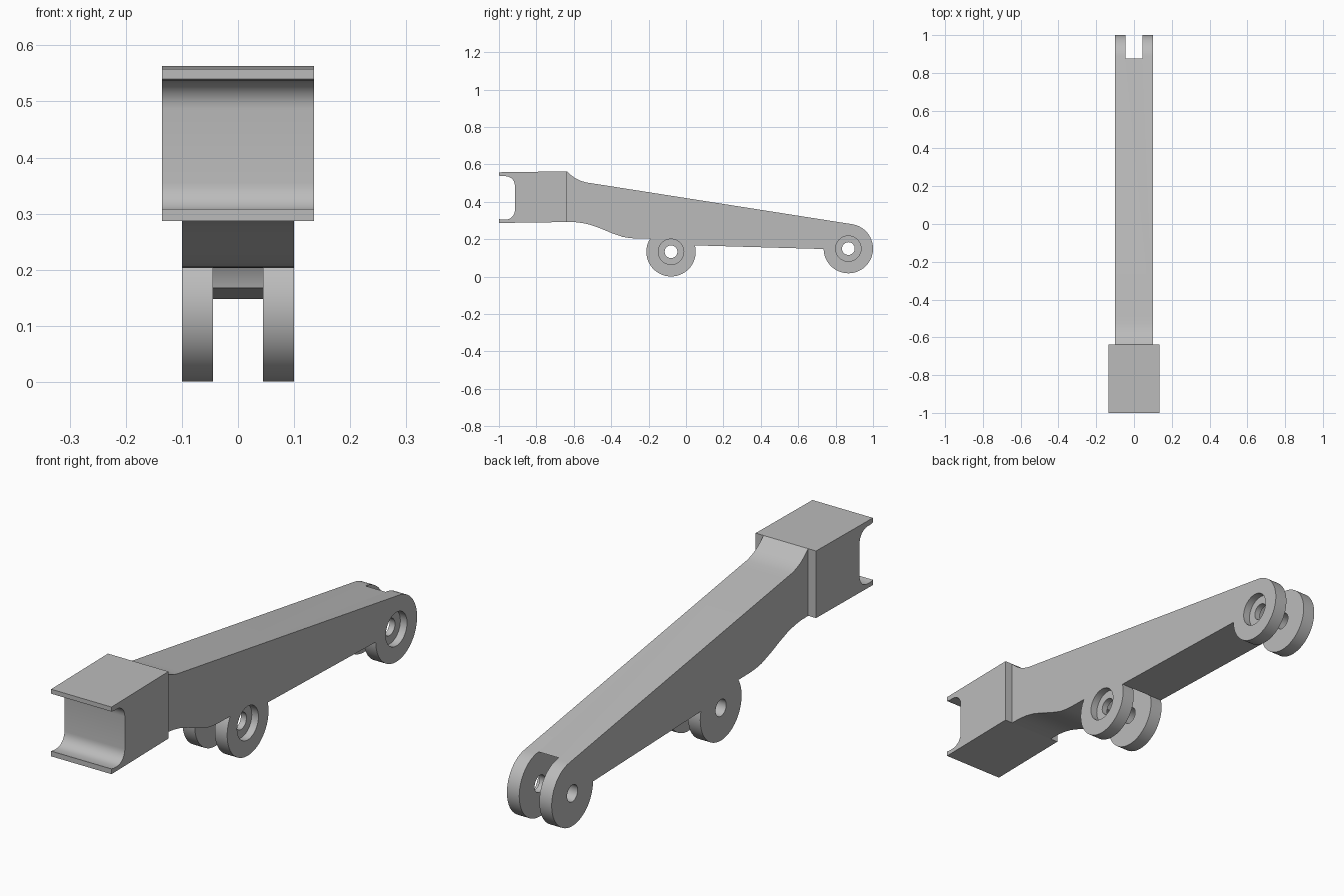
import bpy, bmesh, math
from mathutils import Matrix

cube = bpy.data.objects.get("Cube")
if cube:
    bpy.data.objects.remove(cube, do_unlink=True)

GREY = (0.5, 0.5, 0.5, 1)
grey = bpy.data.materials.new("light grey metal")
grey.use_nodes = True
grey.diffuse_color = GREY
grey.node_tree.nodes["Principled BSDF"].inputs["Base Color"].default_value = GREY

LUG_R = 0.132
FRONT_PIN = (-0.08, 0.133)
REAR_PIN = (0.868, 0.15)
HALF_W, HALF_GAP = 0.1, 0.045


def add_object(name, bm):
    bmesh.ops.recalc_face_normals(bm, faces=bm.faces)
    mesh = bpy.data.meshes.new(name)
    bm.to_mesh(mesh)
    bm.free()
    mesh.materials.append(grey)
    obj = bpy.data.objects.new(name, mesh)
    bpy.context.collection.objects.link(obj)
    return obj


def extrude_profile(name, points, half_width):
    """Extrude a side outline of (y, z) points across x."""
    bm = bmesh.new()
    face = bm.faces.new([bm.verts.new((-half_width, y, z)) for y, z in points])
    result = bmesh.ops.extrude_face_region(bm, geom=[face])
    moved = [v for v in result["geom"] if isinstance(v, bmesh.types.BMVert)]
    bmesh.ops.translate(bm, verts=moved, vec=(2 * half_width, 0, 0))
    return add_object(name, bm)


def arc(centre, radius, start, end, steps):
    angles = [math.radians(start + (end - start) * i / steps) for i in range(steps + 1)]
    return [(centre[0] + radius * math.cos(a), centre[1] + radius * math.sin(a)) for a in angles]


def cut_cylinder(target, centre, radius, x0, x1, sides):
    """Cut a cylinder running along x out of the target."""
    bm = bmesh.new()
    place = Matrix.Translation(((x0 + x1) / 2, *centre)) @ Matrix.Rotation(math.pi / 2, 4, "Y")
    bmesh.ops.create_cone(bm, cap_ends=True, segments=sides, radius1=radius,
                          radius2=radius, depth=x1 - x0, matrix=place)
    cutter = add_object("cutter", bm)
    cutter.hide_render = True
    mod = target.modifiers.new("cut", "BOOLEAN")
    mod.operation, mod.solver, mod.object = "DIFFERENCE", "EXACT", cutter
    bpy.context.view_layer.objects.active = target
    bpy.ops.object.modifier_apply(modifier=mod.name)
    bpy.data.objects.remove(cutter, do_unlink=True)


# Tapered arm with both round lugs in one outline
top_edge = [(-0.637, 0.563), (-0.615, 0.543), (-0.59, 0.525), (-0.56, 0.511),
            (-0.53, 0.503), (-0.49, 0.497)]
bottom_edge = [(-0.26, 0.204), (-0.3, 0.206), (-0.34, 0.213), (-0.4, 0.234),
               (-0.46, 0.259), (-0.51, 0.277), (-0.55, 0.286), (-0.59, 0.291), (-0.637, 0.292)]
arm = extrude_profile("arm", top_edge
                      + arc(REAR_PIN, LUG_R, 81, -179, 52)
                      + arc(FRONT_PIN, LUG_R, 15, -212, 46)
                      + bottom_edge, HALF_W)

# Fork slots, pin holes and one-sided counterbores
for pin in (FRONT_PIN, REAR_PIN):
    cut_cylinder(arm, pin, LUG_R + 0.0006, -HALF_GAP, HALF_GAP, 72)
    cut_cylinder(arm, pin, 0.034, -0.2, 0.2, 32)
    cut_cylinder(arm, pin, 0.068, HALF_W - 0.03, 0.2, 40)

# Wide head block with a hollowed front
hollow = (arc((-0.965, 0.355), 0.05, -90, 0, 8)
          + arc((-0.965, 0.487), 0.05, 0, 90, 8))
head = extrude_profile("head_block", [(-1, 0.558), (-0.637, 0.563), (-0.637, 0.292),
                                      (-1, 0.287), (-1, 0.308), (-0.985, 0.305)]
                       + hollow + [(-0.985, 0.537), (-1, 0.54)], 0.135)

for obj in (arm, head):
    bpy.ops.object.select_all(action="DESELECT")
    obj.select_set(True)
    bpy.context.view_layer.objects.active = obj
    bpy.ops.object.shade_smooth_by_angle(angle=math.radians(30))
